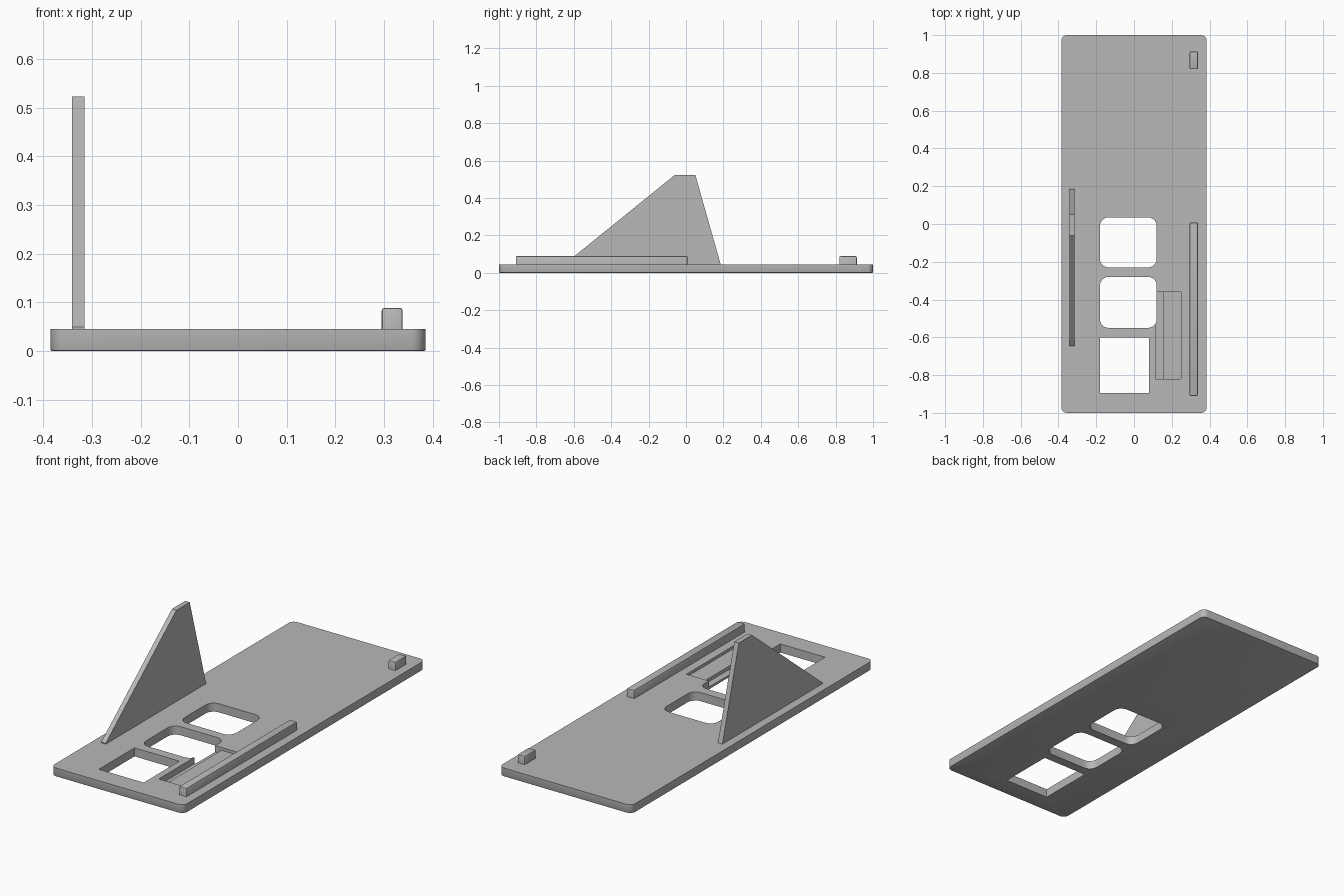
import bpy, bmesh
from math import cos, sin, pi
from mathutils import Matrix

cube = bpy.data.objects.get("Cube")
if cube:
    bpy.data.objects.remove(cube, do_unlink=True)

grey = bpy.data.materials.new("plain grey")
grey.use_nodes = True
COLOUR = (0.48, 0.48, 0.48, 1)
grey.diffuse_color = COLOUR
grey.node_tree.nodes["Principled BSDF"].inputs["Base Color"].default_value = COLOUR

BASE = 0.045   # thickness of the base plate


def rounded(x0, x1, y0, y1, r=0, n=6):
    """Outline of a rectangle with rounded corners, anticlockwise."""
    if r == 0:
        return [(x0, y0), (x1, y0), (x1, y1), (x0, y1)]
    pts = []
    corners = [(x0 + r, y0 + r), (x1 - r, y0 + r), (x1 - r, y1 - r), (x0 + r, y1 - r)]
    for k, (cx, cy) in enumerate(corners):
        for i in range(n + 1):
            a = pi + (k + i / n) * pi / 2
            pts.append((cx + r * cos(a), cy + r * sin(a)))
    return pts


def prism(name, outline, z0, z1, bevel=0, bevel_z=None, matrix=None):
    """Extrude an outline along z; optionally bevel the rim lying at bevel_z."""
    bm = bmesh.new()
    face = bm.faces.new([bm.verts.new((x, y, z0)) for x, y in outline])
    top = bmesh.ops.extrude_face_region(bm, geom=[face])["geom"]
    verts = [v for v in top if isinstance(v, bmesh.types.BMVert)]
    bmesh.ops.translate(bm, verts=verts, vec=(0, 0, z1 - z0))
    bmesh.ops.recalc_face_normals(bm, faces=bm.faces)
    if bevel:
        rim = [e for e in bm.edges if all(abs(v.co.z - bevel_z) < 1e-5 for v in e.verts)]
        bmesh.ops.bevel(bm, geom=rim, offset=bevel, segments=2, profile=0.5, affect="EDGES")
    if matrix:
        bm.transform(matrix)
        bmesh.ops.recalc_face_normals(bm, faces=bm.faces)
    mesh = bpy.data.meshes.new(name)
    bm.to_mesh(mesh)
    bm.free()
    mesh.materials.append(grey)
    obj = bpy.data.objects.new(name, mesh)
    bpy.context.collection.objects.link(obj)
    return obj


def cut(target, cutters):
    """Subtract each cutter, bake the result and remove the cutters."""
    for c in cutters:
        mod = target.modifiers.new("cut", "BOOLEAN")
        mod.operation, mod.solver, mod.object = "DIFFERENCE", "EXACT", c
    bpy.context.view_layer.update()
    evaluated = target.evaluated_get(bpy.context.evaluated_depsgraph_get())
    mesh = bpy.data.meshes.new_from_object(evaluated)
    target.modifiers.clear()
    target.data = mesh
    for c in cutters:
        bpy.data.objects.remove(c, do_unlink=True)


# Base plate with three windows and a stepped pocket
base = prism("base_plate", rounded(-0.385, 0.385, -1, 1, 0.03), 0, BASE, 0.004, 0)
cut(base, [
    prism("rear_window_cutter", rounded(-0.18, 0.12, -0.23, 0.035, 0.045), -0.1, 0.1),
    prism("middle_window_cutter", rounded(-0.18, 0.12, -0.55, -0.28, 0.045), -0.1, 0.1),
    prism("front_window_cutter", rounded(-0.18, 0.08, -0.895, -0.6), -0.1, 0.1),
    prism("groove_cutter", rounded(0.115, 0.155, -0.82, -0.36), 0.012, 0.1),
    prism("shelf_cutter", rounded(0.15, 0.25, -0.82, -0.36), 0.03, 0.1),
])

# Long guide rail and the small stop block in line with it
for name, y0, y1 in (("guide_rail", -0.91, 0.008), ("stop_block", 0.82, 0.913)):
    prism(name, rounded(0.295, 0.338, y0, y1, 0.005, 2), BASE - 0.005, 0.089, 0.006, 0.089)

# Upright fin: profile drawn in the y-z plane, extruded along x
to_yz = Matrix(((0, 0, 1, 0), (1, 0, 0, 0), (0, 1, 0, 0), (0, 0, 0, 1)))
profile = [(-0.645, 0.04), (0.187, 0.04), (0.05, 0.523), (-0.06, 0.523), (-0.645, 0.05)]
fin = prism("upright_fin", profile, -0.341, -0.315, matrix=to_yz)
circle = [(-0.012 + 0.026 * cos(i * pi / 12), 0.475 + 0.026 * sin(i * pi / 12)) for i in range(24)]
cut(fin, [prism("pin_hole_cutter", circle, -0.4, -0.25, matrix=to_yz)])

# Smooth the rounded corners and keep the edges sharp
for obj in bpy.context.view_layer.objects:
    obj.select_set(obj.type == "MESH")
bpy.context.view_layer.objects.active = base
bpy.ops.object.shade_smooth_by_angle(angle=0.6)
